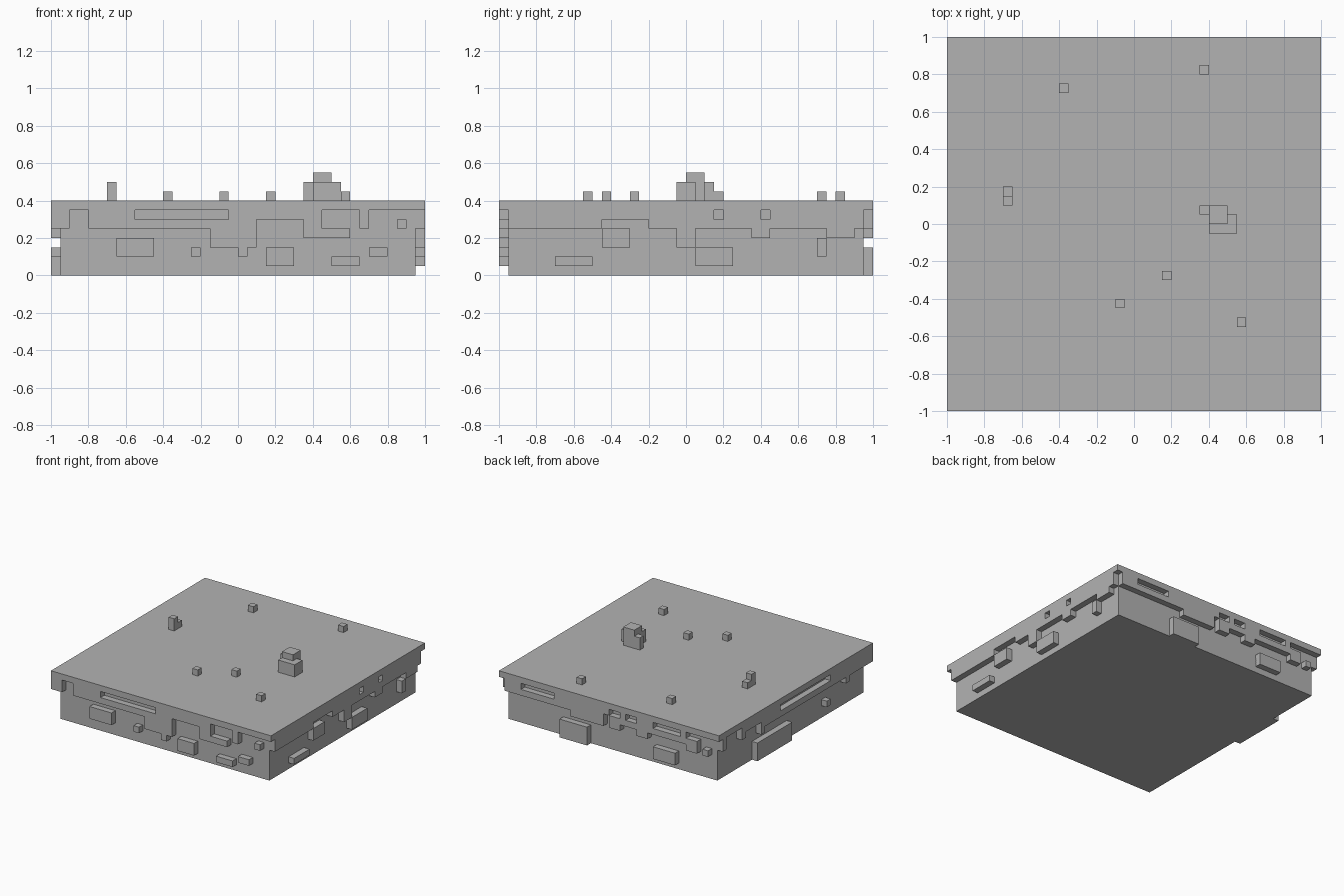
import bpy, bmesh
from mathutils import Vector

U = 0.05          # size of one block
HALF = 20         # half the platform width, in blocks
BAND, TOP = 5, 8  # lower edge of the overhang and top of the platform, in blocks

if "Cube" in bpy.data.objects:
    bpy.data.objects.remove(bpy.data.objects["Cube"], do_unlink=True)

stone = bpy.data.materials.new("stone_grey")
stone.use_nodes = True
stone.diffuse_color = (0.45, 0.45, 0.45, 1)
stone.node_tree.nodes["Principled BSDF"].inputs["Base Color"].default_value = stone.diffuse_color


def cells(box):
    xs, ys, zs = (range(*span) for span in box)
    return {(x, y, z) for x in xs for y in ys for z in zs}


def build(name, boxes, holes=()):
    """Mesh the outer skin of a union of block boxes minus some holes."""
    solid = set().union(*map(cells, boxes)) - set().union(*map(cells, holes))
    bm = bmesh.new()
    for cell in solid:
        for axis in range(3):
            for step in (0, 1):
                near = list(cell)
                near[axis] += 1 if step else -1
                if tuple(near) in solid:
                    continue
                base, a, b = Vector(cell), Vector(), Vector()
                base[axis] += step
                a[(axis + 1) % 3] = b[(axis + 2) % 3] = 1
                ring = [base, base + a, base + a + b, base + b]
                if not step:
                    ring.reverse()
                bm.faces.new([bm.verts.new(p * U) for p in ring])
    bmesh.ops.remove_doubles(bm, verts=bm.verts, dist=U / 10)
    bmesh.ops.dissolve_limit(bm, angle_limit=0.01, verts=bm.verts, edges=bm.edges)
    mesh = bpy.data.meshes.new(name)
    bm.to_mesh(mesh)
    bm.free()
    mesh.materials.append(stone)
    bpy.context.collection.objects.link(bpy.data.objects.new(name, mesh))


def on_side(side, along, height):
    """A box one block thick, lying on the given side of the platform."""
    depth = (HALF - 1, HALF) if side in ("back", "left") else (-HALF, 1 - HALF)
    return (along, depth, height) if side in ("front", "back") else (depth, along, height)


def skirt(side, drops, gaps=(), slots=(), undercuts=()):
    """Overhang band with parts hanging lower, gaps, upper slots and raised lower edges."""
    reach = HALF if side in ("front", "back") else HALF - 1
    under_slab = TOP - 1
    solid = [on_side(side, (-reach, reach), (BAND, under_slab))]
    solid += [on_side(side, (start, end), (low, BAND)) for start, end, low in drops]
    holes = [on_side(side, span, (BAND, under_slab)) for span in gaps]
    holes += [on_side(side, span, (under_slab - 1, under_slab)) for span in slots]
    holes += [on_side(side, span, (BAND, under_slab - 1)) for span in undercuts]
    build(side + "_skirt", solid, holes)


def ledges(side, *items):
    """Blocks standing out from a wall: start, length, bottom, height."""
    build(side + "_ledges", [on_side(side, (start, start + length), (low, low + height))
                             for start, length, low, height in items])


def top_pile(name, *items):
    """Block columns on the top: x, y, width, depth, height."""
    build(name, [((x, x + width), (y, y + depth), (TOP, TOP + height))
                 for x, y, width, depth, height in items])


# Core and top slab
inner, outer = (1 - HALF, HALF - 1), (-HALF, HALF)
build("core", [(inner, inner, (0, TOP - 1))])
build("top_slab", [(outer, outer, (TOP - 1, TOP))])

# Ragged overhang on each side
skirt("front", drops=[(-3, 2, 3), (0, 1, 2), (7, 12, 4)],
      gaps=[(-18, -16), (9, 13), (14, HALF)], slots=[(-11, -1)], undercuts=[(2, 7)])
skirt("left", drops=[(-1, 1, 3), (7, 9, 4), (15, 18, 4)],
      slots=[(3, 4), (8, 9)], undercuts=[(-9, -4)])
skirt("back", drops=[(-7, -5, 4), (1, 7, 4)],
      gaps=[(-HALF, -14), (-2, 0), (HALF - 1, HALF)],
      slots=[(-13, -8), (-5, -3), (10, 16)], undercuts=[(0, 1)])
skirt("right", drops=[(-14, -13, 4), (8, 9, 4)],
      gaps=[(14, 18)], slots=[(-9, 4)], undercuts=[(9, 13)])

# Ledges standing out from the walls
ledges("front", (-13, 4, 2, 2), (-5, 1, 2, 1), (3, 3, 1, 2),
       (10, 3, 1, 1), (14, 2, 2, 1), (17, 1, 5, 1))
ledges("left", (-9, 3, 3, 2), (-14, 4, 1, 1), (1, 4, 1, 2), (14, 1, 2, 2))
ledges("back", (4, 5, 0, 3), (-2, 2, 4, 2), (-16, 2, 4, 2), (-12, 4, 1, 2), (-18, 1, 4, 1))
ledges("right", (1, 9, 0, 3), (-9, 1, 2, 1))

# Small blocks scattered on the top
for x, y in [(-8, 14), (7, 16), (3, -6), (-2, -9), (11, -11)]:
    top_pile("pebble", (x, y, 1, 1, 1))
top_pile("stepped_block", (-14, 2, 1, 1, 2), (-14, 3, 1, 1, 1))
top_pile("rock_pile", (8, 0, 2, 2, 3), (8, -1, 3, 2, 2), (7, 1, 1, 1, 2))
